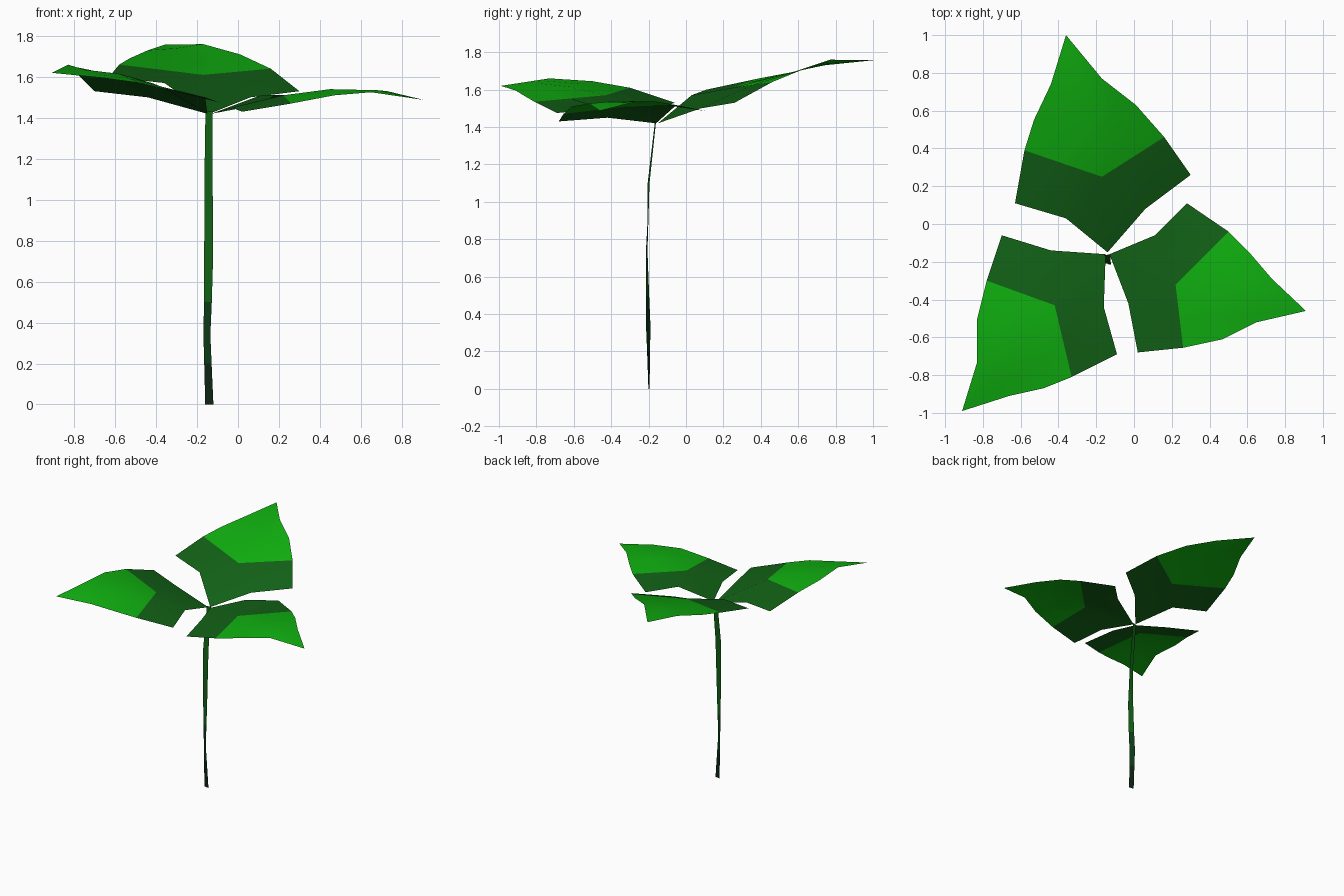
import bpy
import bmesh
from mathutils import Vector

default = bpy.data.objects.get("Cube")
if default:
    bpy.data.objects.remove(default, do_unlink=True)


def make_material(name, colour):
    material = bpy.data.materials.new(name)
    material.use_nodes = True
    rgba = (*colour, 1)
    material.diffuse_color = rgba
    shader = next(n for n in material.node_tree.nodes if n.type == 'BSDF_PRINCIPLED')
    shader.inputs["Base Color"].default_value = rgba
    shader.inputs["Roughness"].default_value = 0.8
    return material


bright_green = make_material("bright leaf green", (0.005, 0.43, 0.005))
deep_green = make_material("deep leaf green", (0.006, 0.12, 0.008))
stem_shade = make_material("dark stem green", (0.004, 0.045, 0.008))
stem_foot = make_material("blackish stem green", (0.004, 0.018, 0.006))


def loft(name, rows, materials, row_material, tip=None):
    """Skin rows of points into a strip, closed with a fan to an optional tip."""
    bm = bmesh.new()
    rings = [[bm.verts.new(p) for p in row] for row in rows]
    for index, (low, high) in enumerate(zip(rings, rings[1:])):
        for i in range(len(low) - 1):
            face = bm.faces.new((low[i], low[i + 1], high[i + 1], high[i]))
            face.material_index = row_material(index)
    if tip:
        end = bm.verts.new(tip)
        for a, b in zip(rings[-1], rings[-1][1:]):
            bm.faces.new((a, b, end)).material_index = row_material(len(rows) - 1)
    for face in bm.faces:
        face.smooth = True
    mesh = bpy.data.meshes.new(name)
    bm.to_mesh(mesh)
    bm.free()
    for material in materials:
        mesh.materials.append(material)
    obj = bpy.data.objects.new(name, mesh)
    bpy.context.collection.objects.link(obj)
    return obj


def make_leaf(name, shoulder, ribs, tip):
    """Shoulder runs corner to corner through the base; ribs are left, centre, right."""
    rows = [shoulder]
    for rib in ribs:
        left, centre, right = (Vector(p) for p in rib)
        rows.append([left, (left + centre) / 2, centre, (centre + right) / 2, right])
    # Deep green near the stalk, bright green beyond the first rib
    loft(name, rows, (deep_green, bright_green), lambda row: min(row, 1), tip)


# Back leaf
make_leaf(
    "back_leaf",
    [(-.63, .11, 1.6), (-.36, .03, 1.57), (-.14, -.15, 1.42), (.06, .08, 1.5), (.3, .26, 1.53)],
    [[(-.58, .39, 1.66), (-.17, .25, 1.61), (.16, .46, 1.64)],
     [(-.53, .55, 1.69), (-.23, .52, 1.68), (.01, .63, 1.71)],
     [(-.44, .74, 1.73), (-.3, .77, 1.74), (-.17, .77, 1.76)]],
    (-.36, 1, 1.757))

# Leaf on the +x side
make_leaf(
    "left_leaf",
    [(.02, -.68, 1.43), (-.03, -.42, 1.45), (-.13, -.16, 1.42), (.11, -.06, 1.51), (.28, .11, 1.485)],
    [[(.26, -.655, 1.47), (.22, -.32, 1.51), (.5, -.04, 1.515)],
     [(.47, -.61, 1.51), (.45, -.37, 1.54), (.61, -.15, 1.535)],
     [(.65, -.52, 1.525), (.68, -.42, 1.535), (.73, -.29, 1.53)]],
    (.91, -.46, 1.487))

# Leaf on the -x side
make_leaf(
    "right_leaf",
    [(-.7, -.06, 1.53), (-.44, -.14, 1.5), (-.15, -.16, 1.42), (-.16, -.44, 1.5), (-.09, -.69, 1.475)],
    [[(-.78, -.3, 1.61), (-.42, -.43, 1.57), (-.33, -.81, 1.535)],
     [(-.83, -.5, 1.645), (-.58, -.62, 1.615), (-.48, -.87, 1.57)],
     [(-.83, -.73, 1.66), (-.75, -.8, 1.635), (-.66, -.91, 1.595)]],
    (-.91, -.99, 1.62))

# Stem: a thin twisting ribbon, each step giving height, centre, and half width in x and y
steps = [
    (0, -.14, -.198, .02, -.003),
    (.2, -.147, -.2, .018, -.008),
    (.34, -.152, -.202, .017, -.012),
    (.5, -.147, -.206, .019, -.009),
    (.74, -.143, -.21, .022, -.004),
    (1.1, -.144, -.2, .02, .005),
    (1.43, -.142, -.163, .017, .003),
]
ribbon = [[(x - w, y - d, z), (x + w, y + d, z)] for z, x, y, w, d in steps]
loft("stem", ribbon, (stem_foot, stem_shade, deep_green),
     lambda row: 0 if row < 1 else 1 if row < 3 else 2)
